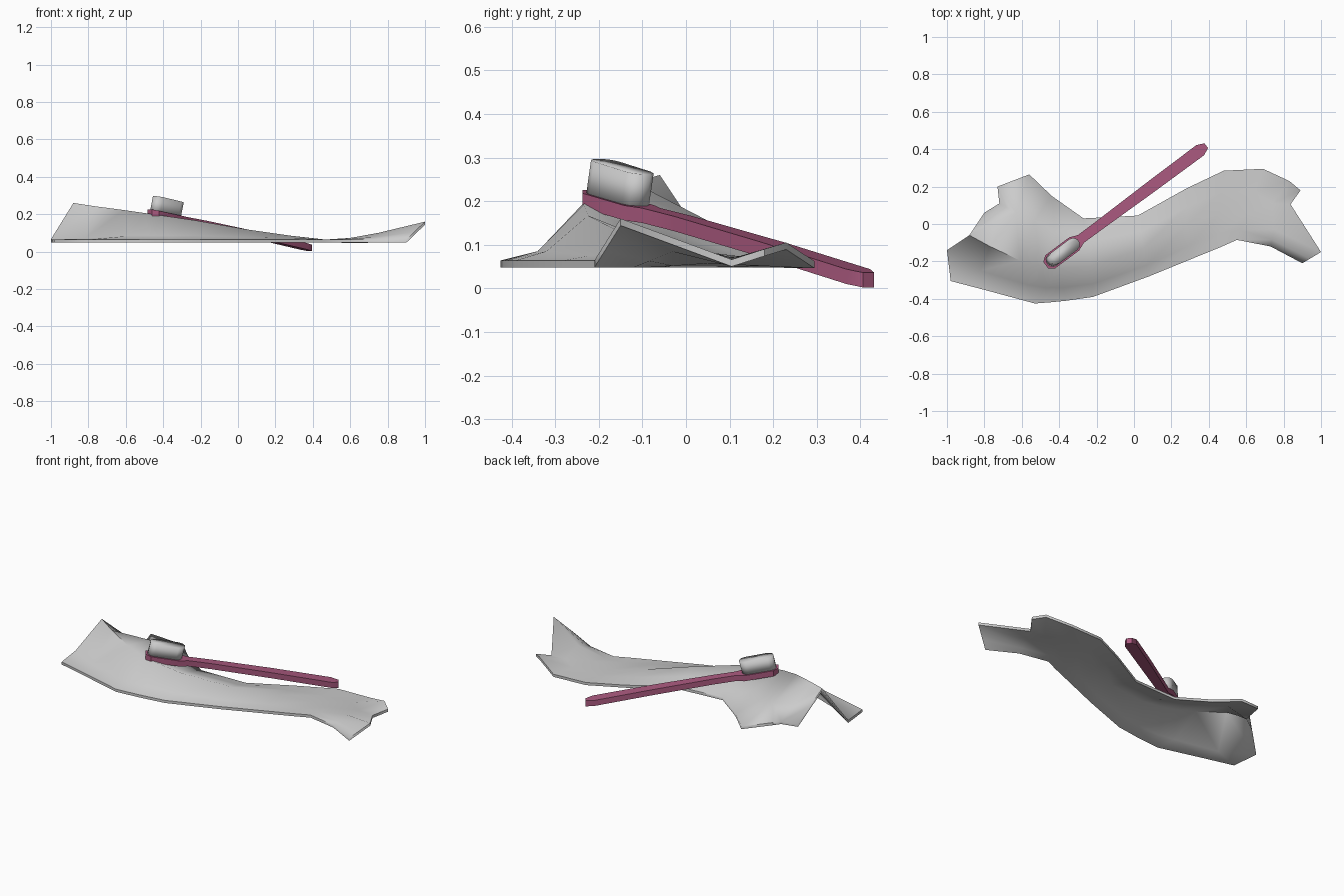
import bpy, bmesh, math
from mathutils import Vector

if "Cube" in bpy.data.objects:
    bpy.data.objects.remove(bpy.data.objects["Cube"])

def material(name, col):
    m = bpy.data.materials.new(name)
    m.diffuse_color = (*col, 1)
    m.use_nodes = True
    m.node_tree.nodes["Principled BSDF"].inputs["Base Color"].default_value = m.diffuse_color
    return m

GREY = material("pale grey", (0.6, 0.6, 0.6))
PINK = material("dusty pink", (0.4, 0.1, 0.21))

def finish(bm, name, mat, angle):
    bmesh.ops.recalc_face_normals(bm, faces=bm.faces[:])
    me = bpy.data.meshes.new(name)
    bm.to_mesh(me)
    bm.free()
    ob = bpy.data.objects.new(name, me)
    bpy.context.collection.objects.link(ob)
    me.materials.append(mat)
    bpy.ops.object.select_all(action='DESELECT')
    bpy.context.view_layer.objects.active = ob
    ob.select_set(True)
    bpy.ops.object.shade_smooth_by_angle(angle=math.radians(angle))
    return ob

# Rumpled cloth strip: cross-sections from left to right (front edge, ridge, back edge), upper surface
front = [(-.98, -.305), (-.80, -.352), (-.53, -.425), (-.44, -.418), (-.36, -.41), (-.22, -.39),
         (.08, -.28), (.30, -.19), (.46, -.125), (.55, -.085), (.73, -.12), (.90, -.21)]
ridge = [(-.88, -.06, .26), (-.77, -.12, .243), (-.61, -.195, .222), (-.50, -.225, .206),
         (-.40, -.235, .192), (-.23, -.225, .167), (.05, -.13, .118), (.28, -.01, .085),
         (.46, .06, .064), (.60, .05, .073), (.75, -.03, .1), (1.0, -.15, .16)]
back = [(-.80, .06, .065), (-.72, .11, .08), (-.73, .20, .11), (-.56, .265, .065),
        (-.44, .15, .068), (-.27, .03, .075), (.02, .045, .07), (.28, .19, .065),
        (.48, .285, .064), (.69, .295, .062), (.83, .23, .105), (.89, .18, .09)]
# creases in front of and behind the ridge, where they differ from the straight slope
hollow = {0: (-1, -.14, .066), 1: (-.82, -.25, .07), 2: (-.57, -.325, .085), 3: (-.47, -.34, .085),
          4: (-.38, -.34, .085), 5: (-.22, -.32, .085), 6: (.07, -.22, .075)}
valley = {1: (-.745, .01, .155), 2: (-.63, .06, .15), 10: (.74, .11, .07), 11: (.837, .105, .066)}
THICK = Vector((0, 0, .016))

bm = bmesh.new()
rows = []
for i, (f, r, b) in enumerate(zip(front, ridge, back)):
    f, r, b = Vector((*f, .064)), Vector(r), Vector(b)
    m = Vector(hollow[i]) if i in hollow else f.lerp(r, .4)
    v = Vector(valley[i]) if i in valley else r.lerp(b, .5)
    rows.append([bm.verts.new(p) for p in (f, m, r, v, b)])
for p, q in zip(rows, rows[1:]):
    for j in range(4):
        bm.faces.new((p[j], q[j], q[j + 1], p[j + 1]))
# underside and rim
res = bmesh.ops.extrude_face_region(bm, geom=bm.faces[:], use_keep_orig=True)
for v in res["geom"]:
    if isinstance(v, bmesh.types.BMVert):
        v.co -= THICK
finish(bm, "cloth_strip", GREY, 70)

# Brush frame: s runs from the head end to the handle tip
START, END = Vector((-.472, -.22)), Vector((.388, .42))
U = (END - START).normalized()
N = Vector((-U.y, U.x))

def brush_point(s, w, z):
    p = START + U * s + N * w
    return (p.x, p.y, z)

# Handle: width and top height along the brush
bm = bmesh.new()
loops = []
for s, w, z in [(0, .022, .225), (.03, .044, .218), (.19, .044, .19), (.235, .026, .184),
                (.36, .027, .165), (.70, .032, .106), (1.03, .034, .044), (1.07, .016, .036)]:
    loops.append([bm.verts.new(brush_point(s, a * w, z - d))
                  for a, d in ((-1, .034), (1, .034), (1, 0), (-1, 0))])
for p, q in zip(loops, loops[1:]):
    for j in range(4):
        k = (j + 1) % 4
        bm.faces.new((p[j], p[k], q[k], q[j]))
bm.faces.new(loops[0])
bm.faces.new(loops[-1][::-1])
finish(bm, "brush_handle", PINK, 30)

# Bristle block: leaning stadium prism
bm = bmesh.new()
ring = []
for k in range(12):
    a = math.radians(-90 + 36 * (k % 6)) + (math.pi if k > 5 else 0)
    side = .06 if k < 6 else -.06
    ring.append((.11 + side + .036 * math.cos(a), .036 * math.sin(a)))
low = [bm.verts.new(brush_point(s - .006, w, .215 - .17 * s)) for s, w in ring]
top = [bm.verts.new(brush_point(s + .014, w, .3 - .19 * s)) for s, w in ring]
for j in range(12):
    k = (j + 1) % 12
    bm.faces.new((low[j], low[k], top[k], top[j]))
bm.faces.new(low[::-1])
bm.faces.new(top)
finish(bm, "bristle_block", GREY, 100)
